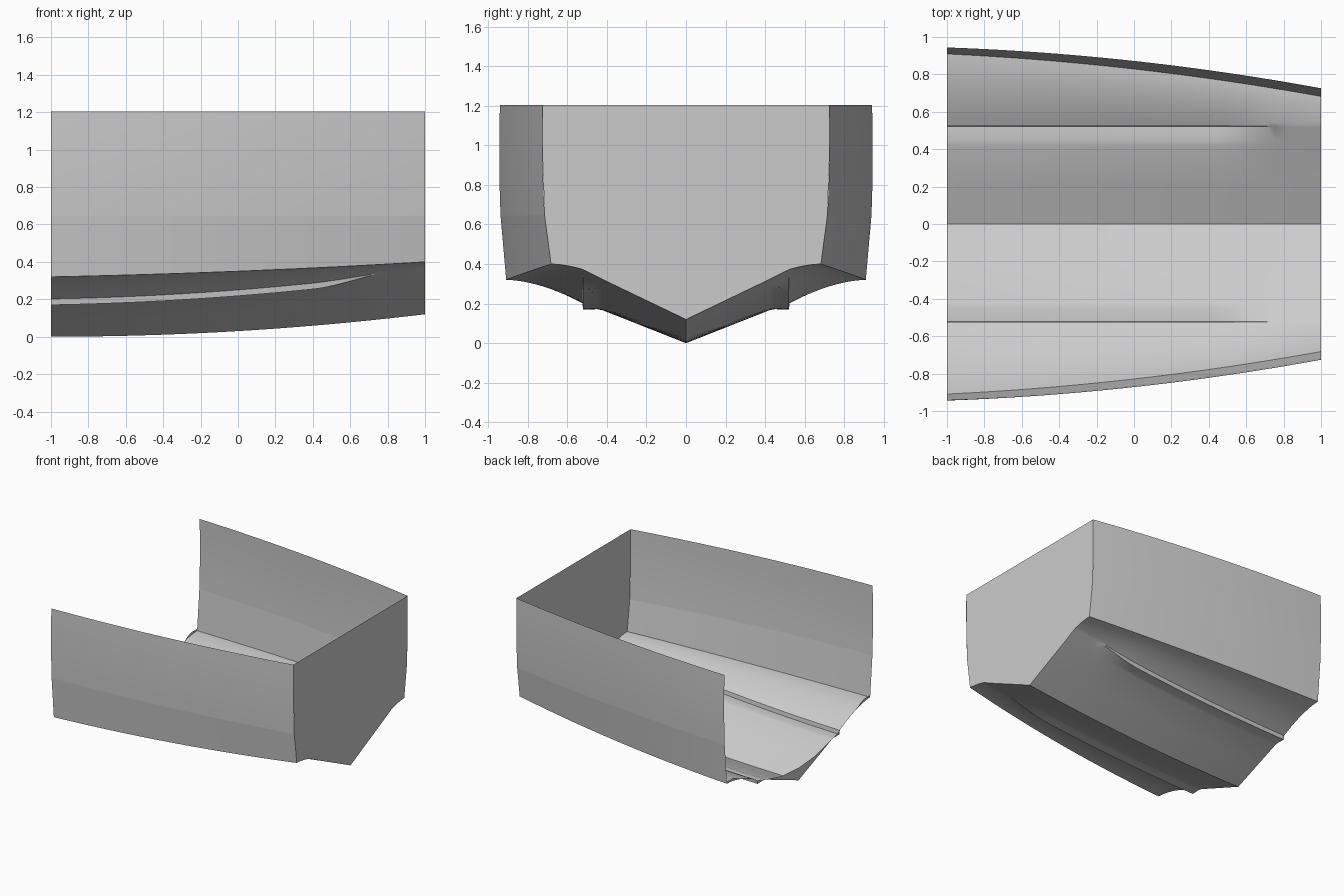
import bpy, bmesh, math

if "Cube" in bpy.data.objects:
    bpy.data.objects.remove(bpy.data.objects["Cube"], do_unlink=True)

grey = bpy.data.materials.new("hull_grey")
grey.use_nodes = True
COL = (0.6, 0.6, 0.6, 1)
grey.diffuse_color = COL
grey.node_tree.nodes["Principled BSDF"].inputs["Base Color"].default_value = COL

TOP = 1.205
KNUCKLE = 0.645
STATIONS = [-1 + i / 24 for i in range(49)]


def make(name, bm, smooth=True):
    mesh = bpy.data.meshes.new(name)
    bm.normal_update()
    bm.to_mesh(mesh)
    bm.free()
    mesh.materials.append(grey)
    ob = bpy.data.objects.new(name, mesh)
    bpy.context.collection.objects.link(ob)
    if smooth:
        bpy.ops.object.select_all(action='DESELECT')
        ob.select_set(True)
        bpy.context.view_layer.objects.active = ob
        bpy.ops.object.shade_smooth_by_angle(angle=math.radians(25))
    return ob


def loft(name, rows, flip=False):
    """Skin a list of equally long point rows."""
    bm = bmesh.new()
    grid = [[bm.verts.new(p) for p in row] for row in rows]
    for a, b in zip(grid, grid[1:]):
        for i in range(len(a) - 1):
            quad = [a[i], a[i + 1], b[i + 1], b[i]]
            bm.faces.new(quad[::-1] if flip else quad)
    return make(name, bm)


# Hull lines along the length
def chine(x):
    return 0.8285 - 0.1135 * x - 0.033 * x * x, 0.35 + 0.04 * x + 0.01 * x * x


def knuckle(x):
    return 0.862 - 0.1115 * x - 0.036 * x * x, KNUCKLE


def sheer(x):
    return 0.87 - 0.108 * x - 0.0375 * x * x, TOP


def bottom_half(x):
    """Half section from the keel out to the chine, with the fading strake."""
    keel = 0.03 + 0.06 * x + 0.03 * x * x
    slope = 0.4375 + 0.0425 * x
    t = min(max((x - 0.4) / 0.42, 0), 1)
    fade = 1 - t * t * (3 - 2 * t)
    z0 = keel + 0.43 * slope
    shelf = z0 + 0.045 * (1 - fade)
    step_y, step_z = 0.524, shelf + 0.03 * fade + 0.002
    cy, cz = chine(x)
    pts = [(0, keel), (0.215, keel + 0.215 * slope), (0.42, z0 - 0.01 * slope),
           (0.45, z0 + 0.2 * (shelf - z0) + 0.002), (0.52, shelf)]
    for i in range(11):
        u = i / 10
        v = 1 - (1 - u) ** 1.75
        pts.append((step_y + u * (cy - step_y), step_z + v * (cz - step_z)))
    return pts


def full_bottom(x):
    half = bottom_half(x)
    return [(x, -y, z) for y, z in half[:0:-1]] + [(x, y, z) for y, z in half]


loft("hull_bottom", [full_bottom(x) for x in STATIONS], flip=True)

# Topsides: lower and upper panels meet at a crisp knuckle
for side, s in (("left", 1), ("right", -1)):
    lower, upper = [], []
    for x in STATIONS:
        (cy, cz), (ky, kz), (ty, tz) = chine(x), knuckle(x), sheer(x)
        lower.append([(x, s * cy, cz), (x, s * ky, kz)])
        row = []
        for i in range(7):
            u = i / 6
            bulge = 0.02 * u * (1 - u)
            row.append((x, s * (ky + u * (ty - ky) + bulge), kz + u * (tz - kz)))
        upper.append(row)
    name = "back" if s > 0 else "front"
    loft(name + "_lower_side", lower, flip=s > 0)
    loft(name + "_upper_side", upper, flip=s > 0)

# Flat wall closing the narrow end
bm = bmesh.new()
ring = full_bottom(1)
ky, ty = knuckle(1)[0], sheer(1)[0]
my = (ky + ty) / 2 + 0.005
mz = (KNUCKLE + TOP) / 2
edge = [(ky, KNUCKLE), (my, mz), (ty, TOP)]
ring += [(1, y, z) for y, z in edge] + [(1, -y, z) for y, z in edge[::-1]]
bm.faces.new([bm.verts.new(p) for p in ring])
make("end_wall", bm, smooth=False)

# Low frame with a curved top across the open end
base = full_bottom(-1)
arc = [(x, y, max(z + 0.001, min(0.1 + 0.35 * y * y, 0.335))) for x, y, z in base]
loft("end_frame", [base, arc])
